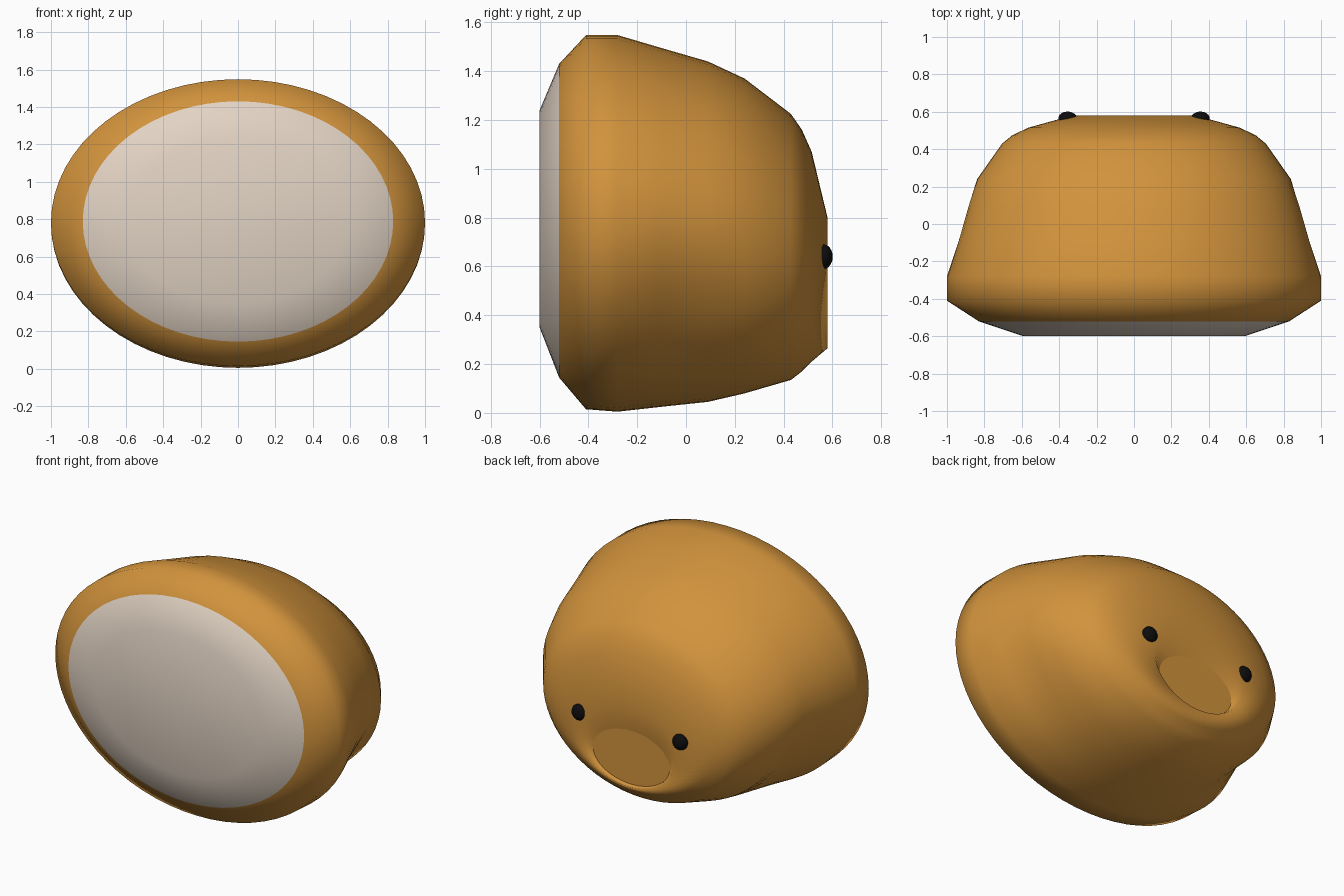
import bpy, bmesh, math

cube = bpy.data.objects.get("Cube")
if cube:
    bpy.data.objects.remove(cube, do_unlink=True)


def material(name, colour):
    mat = bpy.data.materials.new(name)
    mat.use_nodes = True
    mat.diffuse_color = (*colour, 1)
    mat.node_tree.nodes["Principled BSDF"].inputs["Base Color"].default_value = (*colour, 1)
    return mat


orange = material("warm_orange", (0.64, 0.29, 0.045))
cream = material("pale_cream", (0.76, 0.65, 0.55))
black = material("eye_black", (0.004, 0.004, 0.004))

SEGMENTS = 64
FRONT_EDGE = -0.52

# Body cross-sections: y, half width, bottom z, top z
SECTIONS = [
    (-0.60, 0.59, 0.35, 1.24),
    (FRONT_EDGE, 0.83, 0.145, 1.43),
    (-0.41, 1.0, 0.015, 1.548),
    (-0.28, 1.0, 0.005, 1.548),
    (-0.10, 0.95, 0.025, 1.495),
    (0.09, 0.90, 0.045, 1.44),
    (0.24, 0.84, 0.08, 1.37),
    (0.43, 0.705, 0.135, 1.225),
    (0.475, 0.65, 0.17, 1.16),
    (0.515, 0.565, 0.21, 1.07),
    (0.58, 0.33, 0.265, 0.80),
    (0.55, 0.27, 0.27, 0.61),
]


def waist(y, angle):
    """Shallow hollow on the lower flanks, behind the front bulge."""
    below = math.degrees(math.asin(-math.sin(angle)))
    return 1 - 0.08 * math.exp(-((y - 0.02) / 0.13) ** 2 - ((below - 28) / 26) ** 2)


# Body: loft of elliptical sections, closed by a front panel and a snout disc
bm = bmesh.new()
rings = []
for y, half_width, low, high in SECTIONS:
    ring = []
    for i in range(SEGMENTS):
        angle = math.tau * i / SEGMENTS
        r = waist(y, angle)
        ring.append(bm.verts.new((half_width * r * math.cos(angle), y,
                                  (low + high) / 2 + (high - low) / 2 * r * math.sin(angle))))
    rings.append(ring)
for a, b in zip(rings, rings[1:]):
    for i in range(SEGMENTS):
        j = (i + 1) % SEGMENTS
        bm.faces.new((a[i], a[j], b[j], b[i]))
front_panel = bm.faces.new(rings[0])
snout_disc = bm.faces.new(rings[-1])
bmesh.ops.recalc_face_normals(bm, faces=bm.faces)
for face in bm.faces:
    face.smooth = True
    face.material_index = int(face.calc_center_median().y < FRONT_EDGE)
snout_disc.smooth = False
for edge in snout_disc.edges:
    edge.smooth = False
bmesh.ops.poke(bm, faces=[front_panel])
mesh = bpy.data.meshes.new("body")
bm.to_mesh(mesh)
bm.free()
mesh.materials.append(orange)
mesh.materials.append(cream)
body = bpy.data.objects.new("body", mesh)
bpy.context.collection.objects.link(body)

# Eyes: flattened beads on the back of the body
for name, side in (("left_eye", 1), ("right_eye", -1)):
    bpy.ops.mesh.primitive_uv_sphere_add(segments=24, ring_count=12, radius=1,
                                         location=(side * 0.355, 0.565, 0.64))
    eye = bpy.context.object
    eye.name = name
    eye.scale = (0.05, 0.036, 0.05)
    eye.data.materials.append(black)
    bpy.ops.object.shade_smooth()
